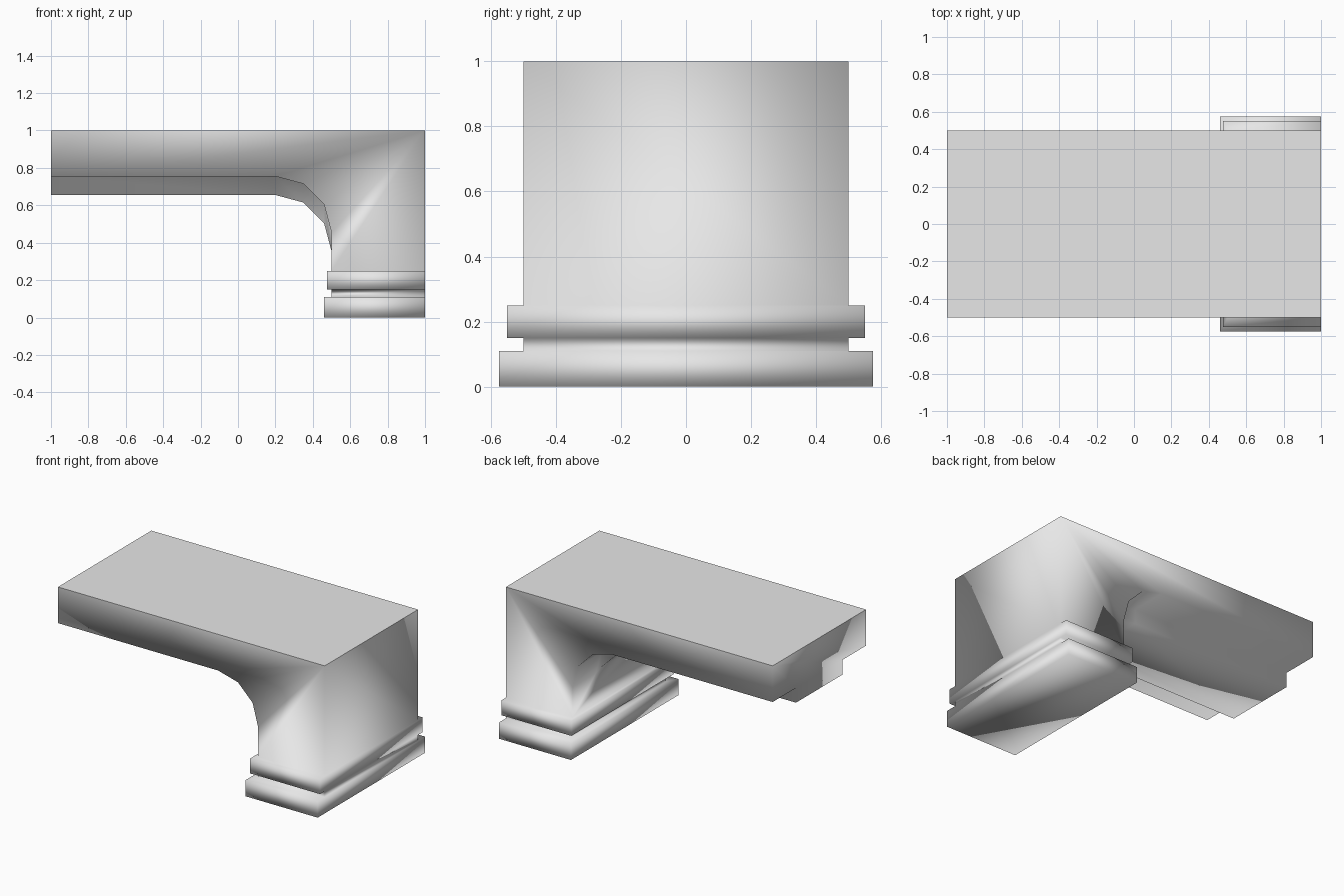
import bpy, bmesh, math

cube = bpy.data.objects.get("Cube")
if cube:
    bpy.data.objects.remove(cube, do_unlink=True)

HALF_W = 0.5      # half depth of slab and pillar
RIB_W = 0.25      # half depth of the rib under the arch
RIB_DROP = 0.1
INNER_X = 0.5     # inner face of the pillar
CAP_Z = 0.25      # top of the upper moulding

stone = bpy.data.materials.new("grey_stone")
stone.use_nodes = True
colour = (0.8, 0.8, 0.8, 1)
stone.diffuse_color = colour
bsdf = next(n for n in stone.node_tree.nodes if n.type == 'BSDF_PRINCIPLED')
bsdf.inputs["Base Color"].default_value = colour
bsdf.inputs["Roughness"].default_value = 0.8

bm = bmesh.new()
cache = {}


def vert(p):
    key = tuple(round(c, 4) for c in p)
    if key not in cache:
        cache[key] = bm.verts.new(key)
    return cache[key]


def face(*points):
    return bm.faces.new([vert(p) for p in points])


# Underside path: straight soffit, then a quarter arch down to the pillar
radius, spring_z = 0.3, 0.455
path = [(-1, spring_z + radius)]
for i in range(4):
    a = math.radians(30 * i)
    path.append((INNER_X - radius + radius * math.sin(a), spring_z + radius * math.cos(a)))

# Stepped cross-section of the underside: (y, drop)
lanes = [(-HALF_W, 0), (-RIB_W, 0), (-RIB_W, RIB_DROP),
         (RIB_W, RIB_DROP), (RIB_W, 0), (HALF_W, 0)]


def section(x, z):
    return [(x, y, z - d) for y, d in lanes]


# Soffit and rib
for p, q in zip(path, path[1:]):
    a, b = section(*p), section(*q)
    for i in range(len(lanes) - 1):
        face(a[i], a[i + 1], b[i + 1], b[i])

# Open end of the slab and inner face of the pillar
face((-1, -HALF_W, 1), *section(*path[0]), (-1, HALF_W, 1))
face((INNER_X, -HALF_W, CAP_Z), *section(*path[-1]), (INNER_X, HALF_W, CAP_Z))

# Front and back, fanned from the upper outer corner
outline = [(-1, 1)] + path + [(INNER_X, CAP_Z), (1, CAP_Z)]
for y in (-HALF_W, HALF_W):
    for p, q in zip(outline, outline[1:]):
        face((1, y, 1), (p[0], y, p[1]), (q[0], y, q[1]))

# Outer end of the pillar and the top
face((1, -HALF_W, 1), (1, HALF_W, 1), (1, HALF_W, CAP_Z), (1, -HALF_W, CAP_Z))
top = face((-1, -HALF_W, 1), (1, -HALF_W, 1), (1, HALF_W, 1), (-1, HALF_W, 1))


# Mouldings around three sides of the pillar, flush on the outer end
def ring(z, out_x, out_y):
    y, x = HALF_W + out_y, INNER_X - out_x
    return [(1, -y, z), (x, -y, z), (x, y, z), (1, y, z)]


steps = [(CAP_Z, 0, 0), (CAP_Z, 0.025, 0.05), (0.15, 0.025, 0.05), (0.15, 0, 0),
         (0.11, 0, 0), (0.11, 0.04, 0.075), (0, 0.04, 0.075)]
for s, t in zip(steps, steps[1:]):
    a, b = ring(*s), ring(*t)
    for i in range(4):
        j = (i + 1) % 4
        if i == 3 and s[0] == t[0]:
            continue          # flush side has no ledge
        face(a[i], a[j], b[j], b[i])
face(*ring(*steps[-1]))

# Smooth everywhere, with a crisp flat top
bmesh.ops.recalc_face_normals(bm, faces=bm.faces[:])
for f in bm.faces:
    f.smooth = f is not top
for e in top.edges:
    e.smooth = False

mesh = bpy.data.meshes.new("arch_and_pillar")
bm.to_mesh(mesh)
bm.free()
mesh.materials.append(stone)
obj = bpy.data.objects.new("arch_and_pillar", mesh)
bpy.context.collection.objects.link(obj)
